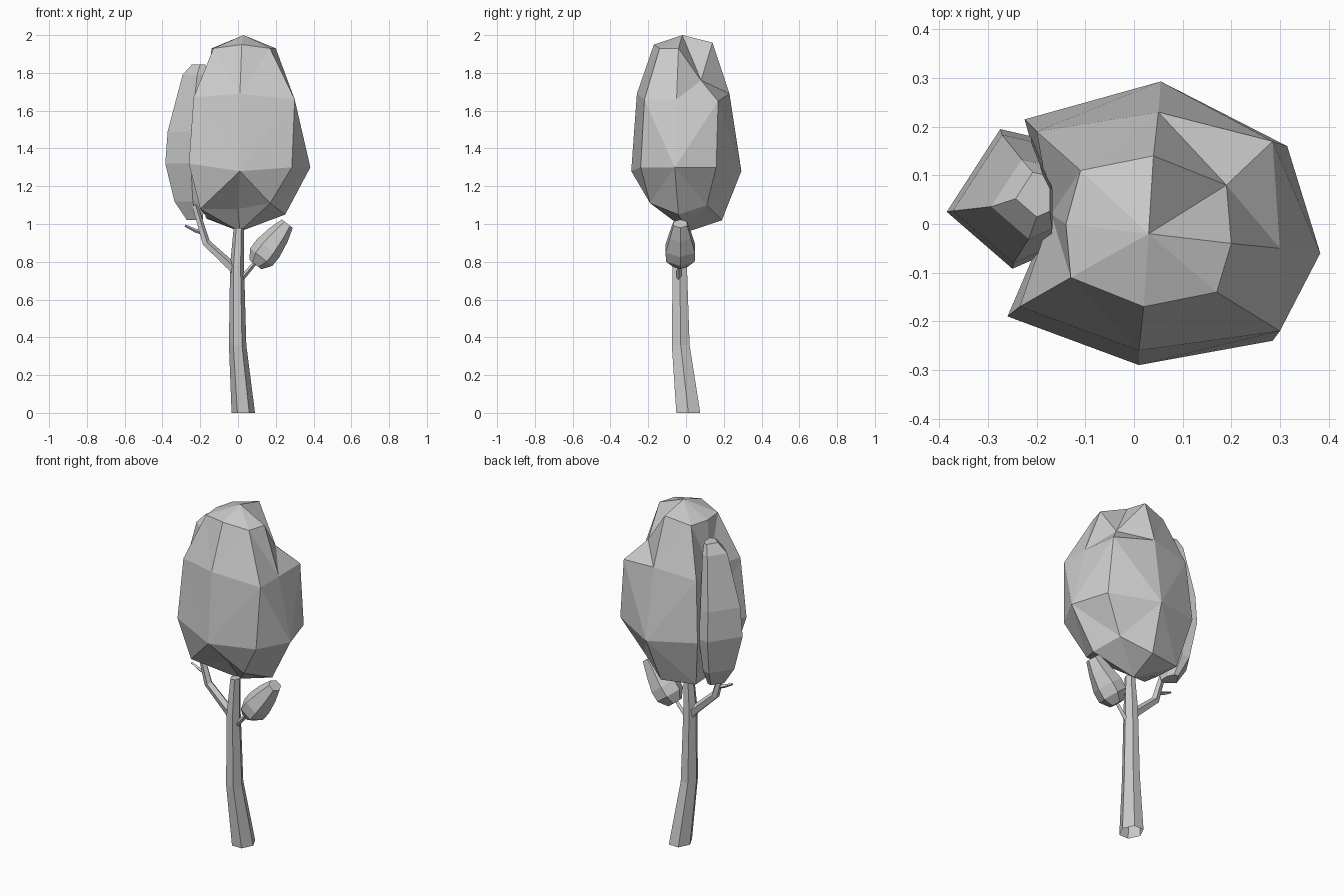
import bpy, bmesh
from math import sin, cos, pi, radians
from mathutils import Vector

if "Cube" in bpy.data.objects:
    bpy.data.objects.remove(bpy.data.objects["Cube"])


def loft(name, rings, bottom=None, top=None, tri=None, open_base=False):
    """Skin a stack of equal-sized point rings; close with a pole or a flat cap.
    tri gives, per level, the parity of the lower-ring points that own the diagonals."""
    bm = bmesh.new()
    vr = [[bm.verts.new(p) for p in r] for r in rings]
    n = len(vr[0])
    for k, (a, b) in enumerate(zip(vr, vr[1:])):
        for i in range(n):
            j = (i + 1) % n
            if tri is None:
                bm.faces.new((a[i], a[j], b[j], b[i]))
            elif i % 2 == tri[k]:
                bm.faces.new((a[i], a[j], b[j]))
                bm.faces.new((a[i], b[j], b[i]))
            else:
                bm.faces.new((a[i], a[j], b[i]))
                bm.faces.new((a[j], b[j], b[i]))
    for ring, pole in ((vr[0], bottom), (vr[-1], top)):
        if pole:
            v = bm.verts.new(pole)
            for i in range(n):
                bm.faces.new((ring[i], ring[(i + 1) % n], v))
        elif not (open_base and ring is vr[0]):
            bm.faces.new(ring)
    bmesh.ops.recalc_face_normals(bm, faces=bm.faces)
    me = bpy.data.meshes.new(name)
    bm.to_mesh(me)
    bm.free()
    ob = bpy.data.objects.new(name, me)
    bpy.context.collection.objects.link(ob)
    return ob


def tube(name, path, n=6, level=False, wide=1.0):
    """Tapered limb through (x, y, z, radius) points; level keeps its rings horizontal."""
    pts = [Vector(p[:3]) for p in path]
    rings = []
    for k, p in enumerate(pts):
        d = (pts[min(k + 1, len(pts) - 1)] - pts[max(k - 1, 0)]).normalized()
        if level:
            d = Vector((0, 0, 1))
        u = Vector((0, 1, 0)).cross(d).normalized()
        v = d.cross(u) * wide
        r = path[k][3]
        rings.append([p + r * (u * cos(2 * pi * i / n) + v * sin(2 * pi * i / n)) for i in range(n)])
    return loft(name, rings, open_base=True)


# main canopy: eight columns (E, NE, N, NW, W, SW, S, SE) with a few dented points
loft("main_canopy", [
    [(.25, -.04, 1.05), (.19, .11, 1.10), (.03, .19, 1.02), (-.17, .15, 1.03),
     (-.16, 0, 1.03), (-.20, -.15, 1.08), (0, -.08, 1.08), (.17, -.19, 1.11)],
    [(.383, -.06, 1.30), (.315, .16, 1.30), (.055, .293, 1.28), (-.225, .215, 1.31),
     (-.17, .02, 1.32), (-.26, -.19, 1.32), (.01, -.29, 1.28), (.285, -.24, 1.30)],
    [(.30, -.05, 1.66), (.285, .17, 1.65), (.05, .23, 1.69), (-.20, .19, 1.66),
     (-.17, .02, 1.67), (-.235, -.17, 1.67), (.01, -.26, 1.69), (.30, -.22, 1.66)],
    [(.20, -.04, 1.93), (.19, .08, 1.76), (.04, .14, 1.96), (-.11, .11, 1.93),
     (-.14, 0, 1.93), (-.13, -.11, 1.93), (.02, -.17, 1.95), (.17, -.14, 1.93)],
], bottom=(.01, .01, .96), top=(.03, -.02, 2.0), tri=(1, 0, 0))

# side canopy: one skewed outline, scaled and stacked as (cx, cy, z, scale)
outline = [(-.12, -.025), (.015, -.142), (.10, -.105), (.10, .04), (.055, .13), (-.01, .145)]
side = [(-.225, .04, 1.02, .38), (-.25, .05, 1.12, .72), (-.265, .05, 1.32, 1),
        (-.262, .05, 1.49, .92), (-.225, .05, 1.79, .57), (-.205, .06, 1.845, .32)]
loft("side_canopy", [[(cx + s * x, cy + s * y, z) for x, y in outline] for cx, cy, z, s in side])

# small leaf clump on the right, tilted along its branch: (distance, in-plane radius, y radius)
start, tilt = Vector((.092, -.03, .785)), radians(38)
axis = Vector((sin(tilt), 0, cos(tilt)))
across = Vector((axis.z, 0, -axis.x))
clump = [(.0, .04, .045), (.05, .075, .088), (.11, .076, .09), (.20, .06, .064), (.275, .036, .042)]
loft("small_leaf_clump", [[start + axis * d + across * r * cos(i * pi / 3) + Vector((0, ry * sin(i * pi / 3), 0))
                           for i in range(6)] for d, r, ry in clump])

# trunk and branches
tube("trunk", [(.028, .012, 0, .062), (-.002, -.028, .36, .046),
               (-.005, -.033, .78, .037), (.004, -.03, .98, .027)], level=True, wide=1.18)
tube("left_branch", [(.0, -.03, .73, .028), (-.035, -.03, .775, .027),
                     (-.17, -.03, .90, .023), (-.23, -.03, 1.10, .016)], 5)
tube("left_twig", [(-.19, -.03, .955, .012), (-.225, -.03, .965, .010), (-.28, -.03, .992, .006)], 4)
tube("right_branch", [(.01, -.038, .70, .014), (.12, -.035, .83, .010)], 4)
